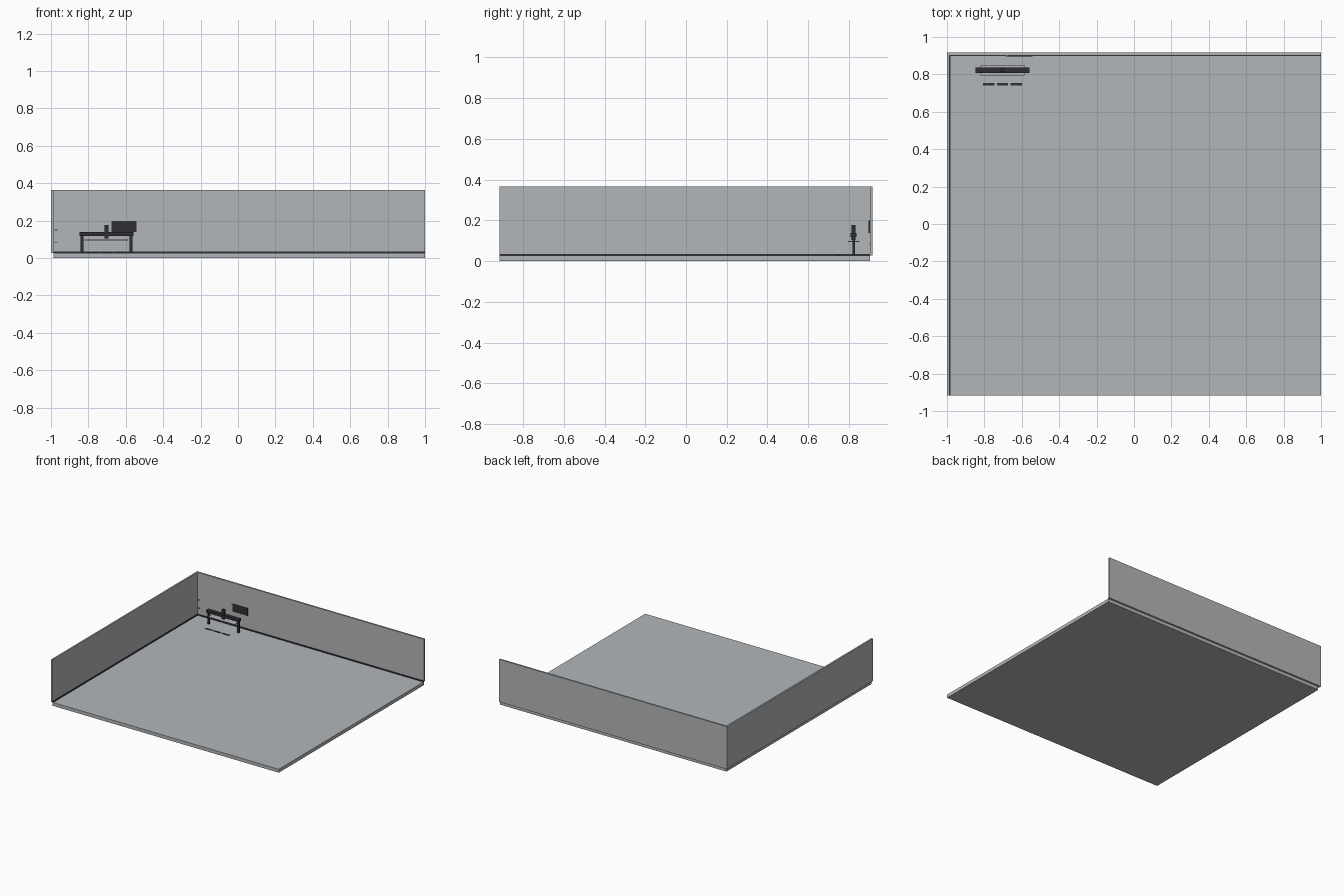
import bpy
import bmesh
from mathutils import Vector

cube = bpy.data.objects.get("Cube")
if cube:
    bpy.data.objects.remove(cube, do_unlink=True)


def make_material(name, colour):
    mat = bpy.data.materials.new(name)
    mat.use_nodes = True
    mat.diffuse_color = (*colour, 1)
    mat.node_tree.nodes["Principled BSDF"].inputs["Base Color"].default_value = (*colour, 1)
    return mat


GREY = make_material("pale grey", (0.45, 0.47, 0.485))
DARK = make_material("charcoal", (0.03, 0.028, 0.034))


def box(name, x, y, z, mat):
    """Box spanning the given (low, high) ranges."""
    low, high = (Vector(c) for c in zip(x, y, z))
    bm = bmesh.new()
    bmesh.ops.create_cube(bm, size=1)
    bmesh.ops.scale(bm, vec=high - low, verts=bm.verts)
    mesh = bpy.data.meshes.new(name)
    bm.to_mesh(mesh)
    bm.free()
    mesh.materials.append(mat)
    obj = bpy.data.objects.new(name, mesh)
    obj.location = (low + high) / 2
    bpy.context.collection.objects.link(obj)
    return obj


# Room shell, open at the front and on the +x side
FLOOR = 0.027
TOP = 0.365
EDGE = 0.916
WALL_X = -0.987
WALL_Y = 0.902
box("floor", (WALL_X, 1), (-EDGE, WALL_Y), (0, FLOOR), GREY)
box("back_wall", (-1, 1), (WALL_Y, EDGE), (FLOOR, TOP), GREY)
box("side_wall", (-1, WALL_X), (-EDGE, WALL_Y), (FLOOR, TOP), GREY)

# Skirting strips
SKIRT = (FLOOR, FLOOR + 0.008)
box("back_skirting", (WALL_X, 1), (WALL_Y - 0.005, WALL_Y), SKIRT, DARK)
box("side_skirting", (WALL_X, WALL_X + 0.005), (-EDGE, WALL_Y - 0.005), SKIRT, DARK)

# Stand: beam, two legs, central post and thin shelf
MID_X, MID_Y = -0.703, 0.823


def around(centre, half):
    return centre - half, centre + half


box("stand_beam", around(MID_X, 0.144), around(MID_Y, 0.015), (0.119, 0.139), DARK)
for side, label in ((-1, "right"), (1, "left")):
    box(f"stand_leg_{label}", around(MID_X + side * 0.131, 0.007),
        around(MID_Y, 0.006), (FLOOR, 0.119), DARK)
box("stand_post", around(MID_X, 0.011), around(MID_Y, 0.01), (0.104, 0.177), DARK)
box("stand_shelf", around(MID_X, 0.117), around(MID_Y, 0.028), (0.094, 0.098), GREY)

# Row of floor strips in front of the stand
for i in range(3):
    box(f"floor_strip_{i + 1}", around(MID_X + (i - 1) * 0.073, 0.03),
        around(0.747, 0.007), (FLOOR, FLOOR + 0.003), DARK)

# Wall panel with a pale edge strip
box("wall_panel", (-0.677, -0.544), (WALL_Y - 0.006, WALL_Y), (0.139, 0.198), DARK)
box("wall_panel_edge", (-0.687, -0.677), (WALL_Y - 0.006, WALL_Y), (0.139, 0.198), GREY)

# Small corner marks on the back wall
for i, z in enumerate((0.085, 0.15)):
    box(f"corner_mark_{i + 1}", (-0.982, -0.964), (WALL_Y - 0.004, WALL_Y),
        around(z, 0.002), DARK)
